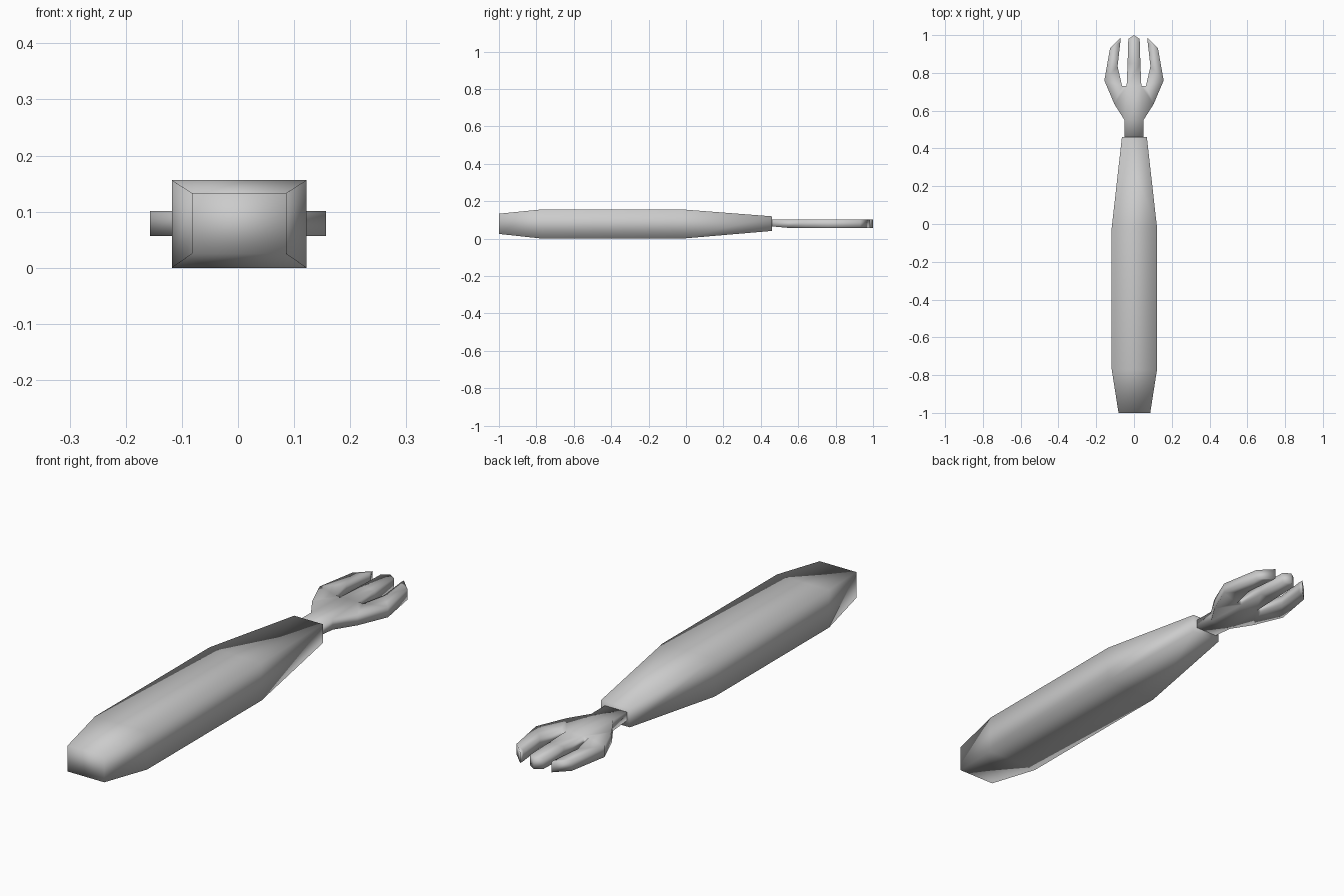
import bpy, bmesh

if "Cube" in bpy.data.objects:
    bpy.data.objects.remove(bpy.data.objects["Cube"])


def finish(name, bm):
    bmesh.ops.recalc_face_normals(bm, faces=bm.faces)
    for f in bm.faces:
        f.smooth = True
    me = bpy.data.meshes.new(name)
    bm.to_mesh(me)
    bm.free()
    ob = bpy.data.objects.new(name, me)
    bpy.context.collection.objects.link(ob)
    return ob


# Handle: rectangular sections (y, half width, bottom, top) lofted along y
sections = [(-1.0, 0.084, 0.025, 0.133), (-0.77, 0.12, 0.0, 0.156),
            (-0.02, 0.12, 0.0, 0.156), (0.46, 0.066, 0.041, 0.119)]
bm = bmesh.new()
rings = []
for y, w, lo, hi in sections:
    corners = [(-w, lo), (w, lo), (w, hi), (-w, hi)]
    rings.append([bm.verts.new((x + 0.002, y, z)) for x, z in corners])
for a, b in zip(rings, rings[1:]):
    for i in range(4):
        j = (i + 1) % 4
        bm.faces.new((a[i], a[j], b[j], b[i]))
bm.faces.new(rings[0])
bm.faces.new(rings[-1])
finish("handle", bm)

# Three-pronged cultivator head: mirrored outline, extruded flat
half = [(0.05, 0.45), (0.05, 0.55), (0.104, 0.635), (0.157, 0.76),
        (0.127, 0.93), (0.072, 0.985), (0.072, 0.965), (0.087, 0.835),
        (0.063, 0.73), (0.039, 0.73), (0.034, 0.85), (0.03, 0.98)]
outline = half + [(0.0, 1.0)] + [(-x, y) for x, y in reversed(half)]
bm = bmesh.new()
base = bm.faces.new([bm.verts.new((x, y, 0.057)) for x, y in outline])
ext = bmesh.ops.extrude_face_region(bm, geom=[base], use_keep_orig=True)
top = [v for v in ext["geom"] if isinstance(v, bmesh.types.BMVert)]
bmesh.ops.translate(bm, verts=top, vec=(0, 0, 0.044))
# slightly thinner underside at the neck
for v in bm.verts:
    if v.co.y < 0.5 and v.co.z < 0.08:
        v.co.z = 0.066
bmesh.ops.recalc_face_normals(bm, faces=bm.faces)
bmesh.ops.triangulate(bm, faces=[f for f in bm.faces if len(f.verts) > 4])
finish("fork_head", bm)
